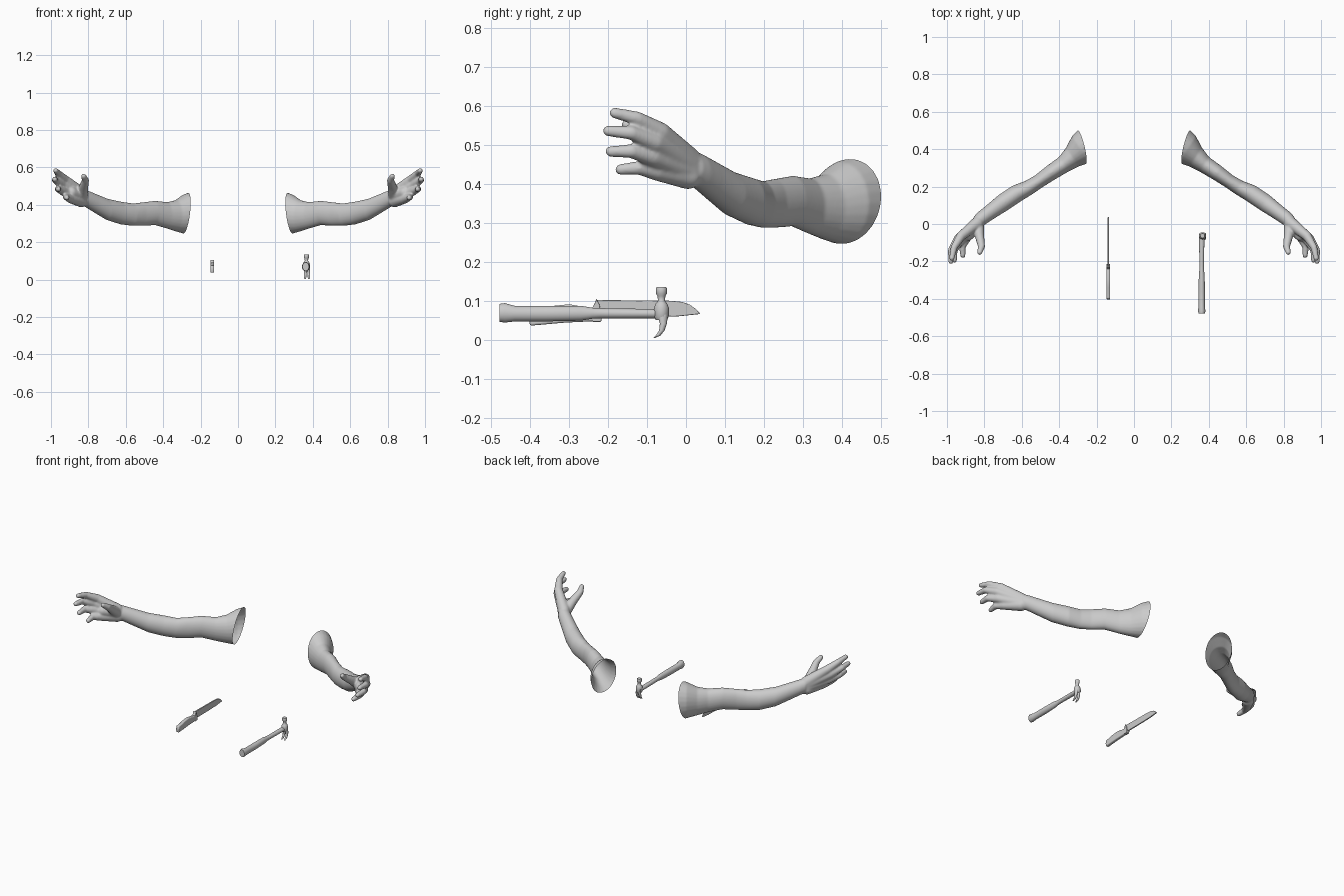
import bpy, bmesh, math
from mathutils import Vector

if "Cube" in bpy.data.objects:
    bpy.data.objects.remove(bpy.data.objects["Cube"], do_unlink=True)

grey = bpy.data.materials.new("plain_grey")
grey.use_nodes = True
grey.diffuse_color = (0.6, 0.6, 0.6, 1)
grey.node_tree.nodes["Principled BSDF"].inputs["Base Color"].default_value = grey.diffuse_color


def make_object(name, bm, angle=50):
    bmesh.ops.recalc_face_normals(bm, faces=bm.faces)
    mesh = bpy.data.meshes.new(name)
    bm.to_mesh(mesh)
    bm.free()
    mesh.materials.append(grey)
    ob = bpy.data.objects.new(name, mesh)
    bpy.context.collection.objects.link(ob)
    smooth(ob, angle)
    return ob


def smooth(ob, angle=50):
    bpy.ops.object.select_all(action='DESELECT')
    ob.select_set(True)
    bpy.context.view_layer.objects.active = ob
    bpy.ops.object.shade_smooth_by_angle(angle=math.radians(angle))


def loft(bm, rings, sides=24):
    """Closed skin over ellipses given as (centre, half axis a, half axis b)."""
    loops = []
    for c, a, b in rings:
        turn = [2 * math.pi * i / sides for i in range(sides)]
        loops.append([bm.verts.new(c + a * math.cos(t) + b * math.sin(t)) for t in turn])
    for p, q in zip(loops, loops[1:]):
        for i in range(sides):
            j = (i + 1) % sides
            bm.faces.new((p[i], p[j], q[j], q[i]))
    bm.faces.new(loops[0])
    bm.faces.new(loops[-1][::-1])


def limb(bm, points, radii, steps=8):
    """Round-ended tapering tube through a few points."""
    for (p, r), (q, s) in zip(zip(points, radii), list(zip(points, radii))[1:]):
        p, q = Vector(p), Vector(q)
        d = (q - p).normalized()
        u = d.orthogonal().normalized()
        v = d.cross(u)
        rings = []
        for k in range(steps + 1):
            t = math.pi / 2 * (k / steps * 0.96 + 0.04)
            rings.append((p - d * r * math.cos(t), u * r * math.sin(t), v * r * math.sin(t)))
        for k in range(steps + 1):
            t = math.pi / 2 * (1 - k / steps * 0.96)
            rings.append((q + d * s * math.cos(t), u * s * math.sin(t), v * s * math.sin(t)))
        loft(bm, rings, 16)


# Arm: distance along, sideways offset, height, half width, half height
along, across, up = Vector((0.84, -0.55, 0)), Vector((0.55, 0.84, 0)), Vector((0, 0, 1))
SECTIONS = [
    (-0.04, 0.49, 0.352, 0.096, 0.122), (0.02, 0.487, 0.35, 0.085, 0.106),
    (0.08, 0.478, 0.341, 0.06, 0.084), (0.14, 0.471, 0.343, 0.046, 0.071),
    (0.22, 0.471, 0.356, 0.042, 0.065), (0.30, 0.468, 0.35, 0.037, 0.063),
    (0.36, 0.469, 0.347, 0.04, 0.06), (0.43, 0.478, 0.355, 0.047, 0.061),
    (0.52, 0.477, 0.375, 0.047, 0.057), (0.60, 0.473, 0.408, 0.041, 0.051),
    (0.66, 0.47, 0.433, 0.038, 0.046), (0.69, 0.467, 0.443, 0.034, 0.043)]
bm = bmesh.new()
loft(bm, [(along * s + across * c + up * z, across * w, up * h) for s, c, z, w, h in SECTIONS])

# Fingers: knuckle, middle joint, tip
FINGERS = [
    ((0.925, -0.065, 0.533), (0.962, -0.125, 0.568), (0.974, -0.183, 0.582)),
    ((0.94, -0.08, 0.506), (0.977, -0.14, 0.531), (0.979, -0.2, 0.536)),
    ((0.928, -0.085, 0.469), (0.962, -0.14, 0.484), (0.96, -0.193, 0.483)),
    ((0.895, -0.075, 0.433), (0.918, -0.12, 0.441), (0.915, -0.168, 0.437))]
for i, (knuckle, joint, tip) in enumerate(FINGERS):
    wrist = (0.838, 0.005, 0.462 - 0.014 * i)
    limb(bm, (wrist, knuckle, joint, tip), (0.034, 0.025, 0.018, 0.014))
limb(bm, ((0.835, -0.005, 0.45), (0.826, -0.065, 0.493), (0.815, -0.12, 0.53), (0.825, -0.152, 0.552)),
     (0.033, 0.025, 0.019, 0.014))
limb(bm, ((0.84, -0.01, 0.45), (0.89, -0.06, 0.465)), (0.034, 0.032))
skin = make_object("arm_base", bm)
remesh = skin.modifiers.new("blend", 'REMESH')
remesh.mode = 'VOXEL'
remesh.voxel_size = 0.005
relax = skin.modifiers.new("relax", 'SMOOTH')
relax.factor = 0.5
relax.iterations = 7
baked = bpy.data.meshes.new_from_object(skin.evaluated_get(bpy.context.evaluated_depsgraph_get()))
bpy.data.objects.remove(skin, do_unlink=True)

# Cut the shoulder end open, then mirror the arm
for name, side in (("left_arm", 1), ("right_arm", -1)):
    bm = bmesh.new()
    bm.from_mesh(baked)
    bmesh.ops.bisect_plane(bm, geom=bm.verts[:] + bm.edges[:] + bm.faces[:], clear_inner=True,
                           plane_co=(0.276, 0.395, 0.35), plane_no=(0.95, -0.24, 0.14))
    for v in bm.verts:
        v.co.x *= side
    if side < 0:
        bmesh.ops.reverse_faces(bm, faces=bm.faces)
    mesh = bpy.data.meshes.new(name)
    bm.to_mesh(mesh)
    bm.free()
    if not mesh.materials:
        mesh.materials.append(grey)
    arm = bpy.data.objects.new(name, mesh)
    bpy.context.collection.objects.link(arm)
    smooth(arm, 60)

# Hammer handle
HX = 0.366
X, Y = Vector((1, 0, 0)), Vector((0, 1, 0))
bm = bmesh.new()
loft(bm, [(Vector((HX - 0.004, y, z)), X * w, up * h) for y, z, w, h in (
    (-0.478, 0.069, 0.017, 0.023), (-0.465, 0.069, 0.02, 0.025), (-0.44, 0.067, 0.017, 0.02),
    (-0.36, 0.067, 0.018, 0.02), (-0.27, 0.068, 0.015, 0.019), (-0.24, 0.068, 0.012, 0.014),
    (-0.22, 0.068, 0.012, 0.013), (-0.10, 0.067, 0.014, 0.012), (-0.05, 0.067, 0.014, 0.012))])
make_object("hammer_handle", bm)

# Hammer head: striking face, neck and cheek
bm = bmesh.new()
loft(bm, [(Vector((HX, -0.063, z)), X * r, Y * r) for z, r in (
    (0.135, 0.012), (0.132, 0.014), (0.118, 0.014), (0.112, 0.01), (0.1, 0.009),
    (0.092, 0.015), (0.082, 0.019), (0.06, 0.019), (0.05, 0.014))])
make_object("hammer_head", bm)

# Two curved claws
for name, side in (("claw_left", 1), ("claw_right", -1)):
    bm = bmesh.new()
    loft(bm, [(Vector((HX + 0.003 + side * dx, y, z)), X * w, Y * d) for dx, y, z, w, d in (
        (0.006, -0.06, 0.065, 0.009, 0.014), (0.009, -0.058, 0.042, 0.008, 0.009),
        (0.01, -0.062, 0.024, 0.007, 0.007), (0.01, -0.071, 0.011, 0.006, 0.006),
        (0.01, -0.083, 0.004, 0.004, 0.002))], 12)
    make_object(name, bm)


def plate(name, outline, half, bevel):
    """Side outline (y, z) given thickness about the knife's middle plane."""
    bm = bmesh.new()
    face = bm.faces.new([bm.verts.new((-0.137 - half, y, z)) for y, z in outline])
    moved = bmesh.ops.extrude_face_region(bm, geom=[face])["geom"]
    bmesh.ops.translate(bm, vec=(2 * half, 0, 0), verts=[g for g in moved if isinstance(g, bmesh.types.BMVert)])
    ob = make_object(name, bm, 40)
    mod = ob.modifiers.new("rounding", 'BEVEL')
    mod.width = bevel
    mod.segments = 3
    return ob


# Knife
plate("knife_blade", [(-0.24, 0.057), (-0.1, 0.058), (-0.02, 0.06), (0.037, 0.066), (0.025, 0.079),
                      (0.01, 0.09), (-0.01, 0.097), (-0.04, 0.1), (-0.232, 0.102)], 0.004, 0.002)
plate("knife_guard", [(-0.218, 0.046), (-0.215, 0.06), (-0.222, 0.09), (-0.23, 0.105), (-0.236, 0.09),
                      (-0.245, 0.075), (-0.24, 0.046)], 0.01, 0.002)
plate("knife_handle", [(-0.4, 0.036), (-0.31, 0.044), (-0.225, 0.048), (-0.225, 0.08), (-0.26, 0.084),
                       (-0.3, 0.091), (-0.34, 0.087), (-0.37, 0.079), (-0.398, 0.076), (-0.404, 0.055)],
      0.01, 0.005)
